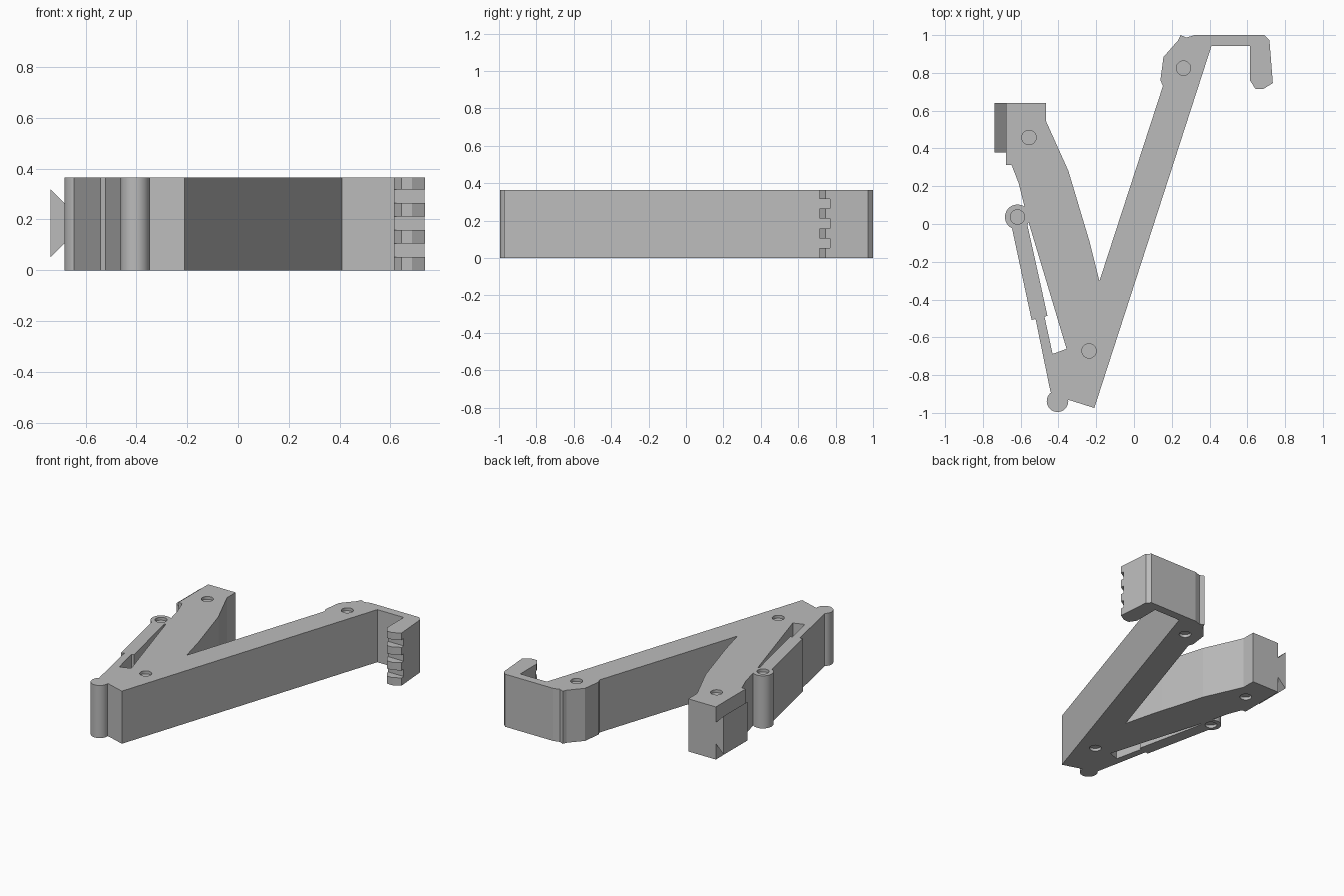
import bpy, bmesh, math
from mathutils import Vector

cube = bpy.data.objects.get("Cube")
if cube:
    bpy.data.objects.remove(cube, do_unlink=True)

HEIGHT = 0.365

grey = bpy.data.materials.new("plain grey")
grey.use_nodes = True
colour = (0.5, 0.5, 0.5, 1)
grey.diffuse_color = colour
grey.node_tree.nodes["Principled BSDF"].inputs["Base Color"].default_value = colour


def prism(name, points, start, depth, axis="z"):
    """Extrude a closed profile along z, or an x-z profile along y."""
    bm = bmesh.new()
    place = (lambda a, b: (a, b, start)) if axis == "z" else (lambda a, b: (a, start, b))
    face = bm.faces.new([bm.verts.new(place(a, b)) for a, b in points])
    ext = bmesh.ops.extrude_face_region(bm, geom=[face])
    move = Vector((0, 0, depth)) if axis == "z" else Vector((0, depth, 0))
    verts = [g for g in ext["geom"] if isinstance(g, bmesh.types.BMVert)]
    bmesh.ops.translate(bm, verts=verts, vec=move)
    bmesh.ops.recalc_face_normals(bm, faces=bm.faces)
    mesh = bpy.data.meshes.new(name)
    bm.to_mesh(mesh)
    bm.free()
    mesh.materials.append(grey)
    obj = bpy.data.objects.new(name, mesh)
    bpy.context.collection.objects.link(obj)
    return obj


def circle(cx, cy, r, n=64):
    return [(cx + r * math.cos(math.tau * i / n), cy + r * math.sin(math.tau * i / n))
            for i in range(n)]


def combine(target, other, operation):
    """Apply a boolean and discard the helper."""
    mod = target.modifiers.new("combine", "BOOLEAN")
    mod.operation, mod.solver, mod.object = operation, "EXACT", other
    bpy.context.view_layer.objects.active = target
    bpy.ops.object.modifier_apply(modifier=mod.name)
    bpy.data.objects.remove(other, do_unlink=True)


# V-shaped frame: long arm, hook, short arm and spring lever
hook_arm = [(-.21, -.974), (.41, .942), (.613, .942), (.613, .762), (.643, .715),
            (.685, .715), (.735, .746), (.717, .974), (.69, 1), (.32, 1), (.278, .987),
            (.246, 1), (.235, .974), (.156, .884), (.14, .762), (.153, .73)]
short_arm = [(-.183, -.302), (-.235, -.095), (-.347, .28), (-.466, .545), (-.466, .64),
             (-.677, .64), (-.677, .312), (-.648, .312), (-.611, .217), (-.58, .093)]
lever = [(-.645, -.026), (-.542, -.508), (-.521, -.503), (-.442, -.889), (-.405, -.937),
         (-.347, -.931)]
frame = prism("clamp_frame", hook_arm + short_arm + lever, 0, HEIGHT)

# Slot between the short arm and the lever
slot = [(-.558, .01), (-.357, -.661), (-.431, -.688), (-.474, -.49), (-.458, -.487),
        (-.565, -.002)]
combine(frame, prism("slot_cutter", slot, -.1, HEIGHT + .2), "DIFFERENCE")

# Round barrel and foot on the lever
hinge = (-.617, .037)
combine(frame, prism("hinge_barrel", circle(*hinge, .066), 0, HEIGHT), "UNION")
combine(frame, prism("round_foot", circle(-.405, -.938, .057), 0, HEIGHT), "UNION")

# Dovetail rail on the short arm
rail = [(-.66, .24), (-.738, .318), (-.738, .05), (-.66, .128)]
combine(frame, prism("dovetail_rail", rail, .378, .262, "y"), "UNION")

# Grip notches in the hook tip
for z in (.053, .159, .265):
    notch = [(.55, .6), (.8, .6), (.8, .77), (.55, .77)]
    combine(frame, prism("notch_cutter", notch, z, .052), "DIFFERENCE")

# Shallow round recesses on top and bottom
for cx, cy in (hinge, (-.556, .458), (.262, .825), (-.238, -.672)):
    for z in (-.02, HEIGHT - .02):
        combine(frame, prism("recess_cutter", circle(cx, cy, .038), z, .04), "DIFFERENCE")

bpy.ops.object.select_all(action="DESELECT")
frame.select_set(True)
bpy.context.view_layer.objects.active = frame
bpy.ops.object.shade_smooth_by_angle(angle=math.radians(7))
